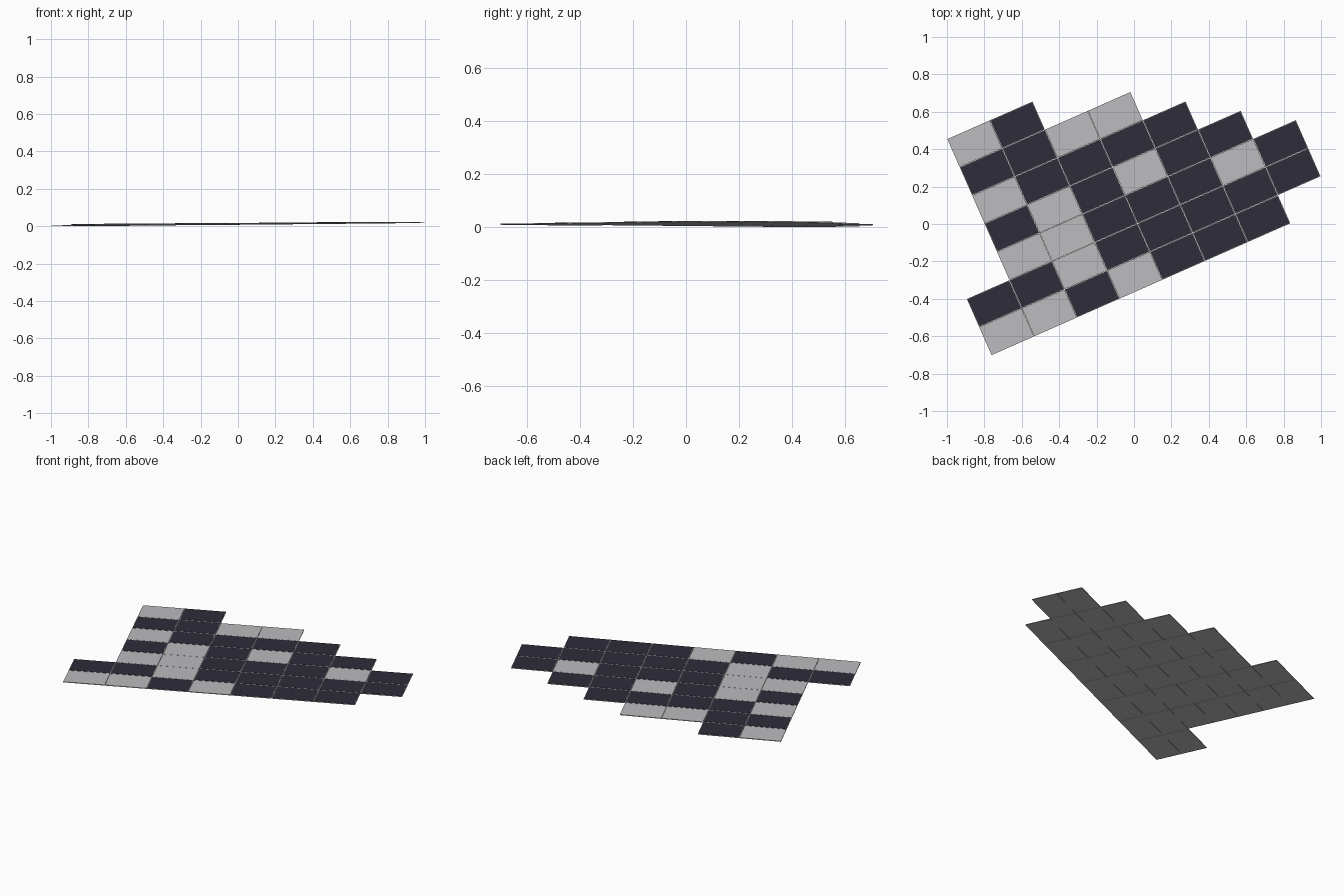
import bpy, bmesh, math
from mathutils import Vector, Matrix

if "Cube" in bpy.data.objects:
    bpy.data.objects.remove(bpy.data.objects["Cube"])

def material(name, rgba):
    m = bpy.data.materials.new(name)
    m.diffuse_color = rgba
    m.use_nodes = True
    m.node_tree.nodes["Principled BSDF"].inputs["Base Color"].default_value = m.diffuse_color
    return m

frame_mat = material("light grey backing", (0.50, 0.50, 0.52, 1))
cell_mat = material("dark navy cell", (0.027, 0.025, 0.042, 1))

# Panel layout, front row first: D = dark cell, L = bare light panel, . = empty
ROWS = ["LLDLDDD.", "DDLDDDDD", ".LLDDDLD", ".DLDLDD.", ".LDDDD..", ".DDLL...", ".LD....."]
W, H, T = 0.2496, 0.1648, 0.004      # panel pitch and thickness
ANGLE = math.radians(23.8)
ORIGIN = Vector((-0.762, -0.702))
U = Vector((math.cos(ANGLE), math.sin(ANGLE)))
V = Vector((-U.y, U.x))

def height(p):
    """Slight tilt of the whole array."""
    return 0.0117 + 0.009 * p.x - 0.006 * p.y

def add_slab(bm, i, j, inset, low, high):
    rings = []
    for dz in (low, high):
        ring = []
        for a, b, sa, sb in ((i, j, 1, 1), (i + 1, j, -1, 1), (i + 1, j + 1, -1, -1), (i, j + 1, 1, -1)):
            p = ORIGIN + U * (a * W + sa * inset) + V * (b * H + sb * inset)
            ring.append(bm.verts.new((p.x, p.y, height(p) + dz)))
        rings.append(ring)
    lo, hi = rings
    bm.faces.new(lo[::-1])
    bm.faces.new(hi)
    for k in range(4):
        n = (k + 1) % 4
        bm.faces.new((lo[k], lo[n], hi[n], hi[k]))

def build(name, mat, kinds, inset, low, high):
    bm = bmesh.new()
    for j, row in enumerate(ROWS):
        for i, kind in enumerate(row):
            if kind in kinds:
                add_slab(bm, i, j, inset, low, high)
    me = bpy.data.meshes.new(name)
    bm.to_mesh(me)
    bm.free()
    me.materials.append(mat)
    ob = bpy.data.objects.new(name, me)
    bpy.context.collection.objects.link(ob)

# Thin backing panels, then dark cells laid on top of some of them
build("backing_panels", frame_mat, "DL", 0.0008, 0, T)
build("dark_cells", cell_mat, "D", 0.004, T, T + 0.0008)
